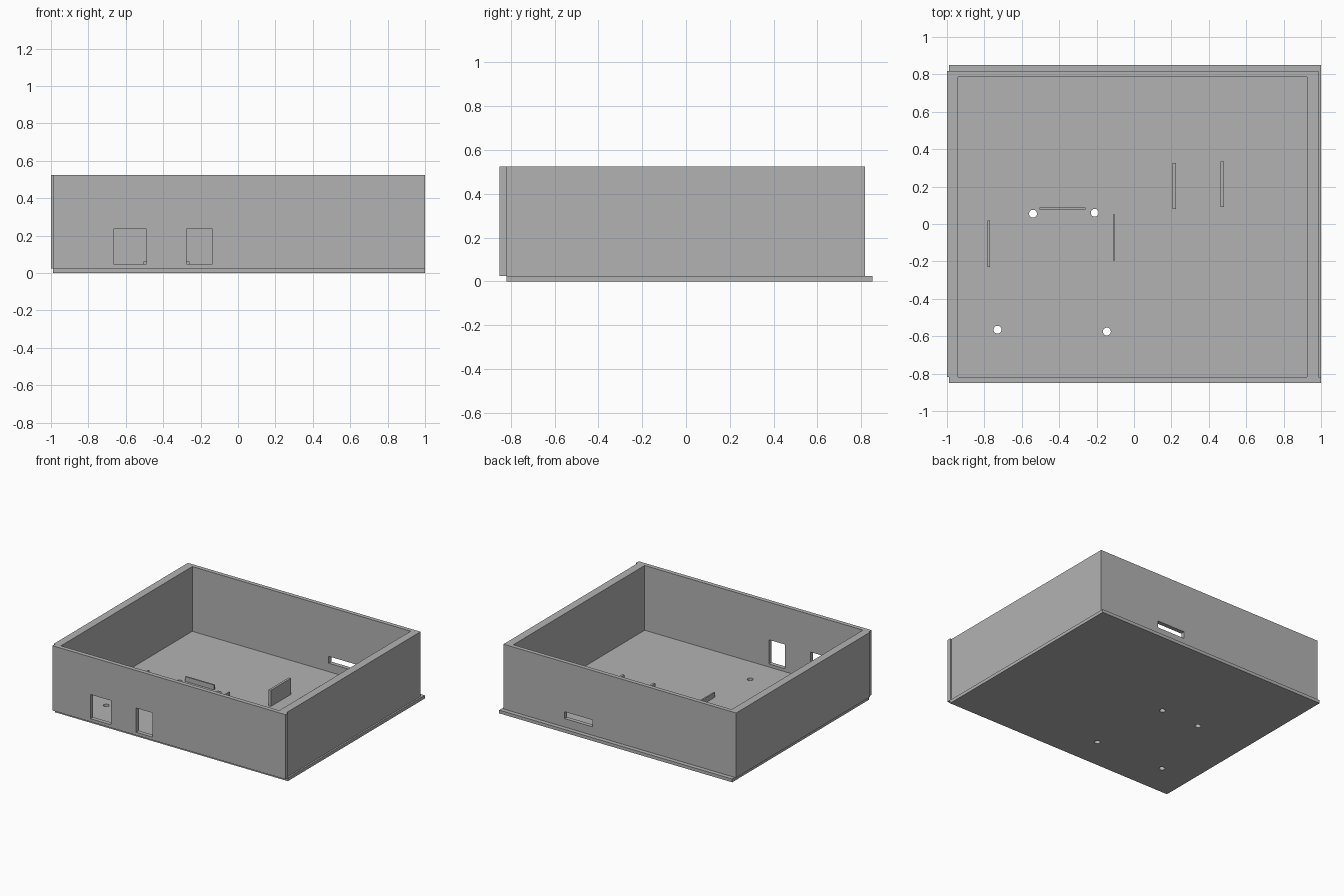
import bpy

cube = bpy.data.objects.get("Cube")
if cube:
    bpy.data.objects.remove(cube, do_unlink=True)

grey = bpy.data.materials.new("mid_grey")
grey.use_nodes = True
color = (0.45, 0.45, 0.45, 1)
grey.diffuse_color = color
grey.node_tree.nodes["Principled BSDF"].inputs["Base Color"].default_value = color


def box(name, x, y, z):
    """Box spanning the given (low, high) ranges."""
    spans = (x, y, z)
    bpy.ops.mesh.primitive_cube_add(size=1, location=[sum(s) / 2 for s in spans])
    ob = bpy.context.object
    ob.name = name
    ob.scale = [s[1] - s[0] for s in spans]
    bpy.ops.object.transform_apply(location=False, rotation=False, scale=True)
    ob.data.materials.append(grey)
    return ob


def cut(target, cutter):
    """Subtract the cutter from the target, then discard the cutter."""
    cutter.hide_render = True
    mod = target.modifiers.new("cut", "BOOLEAN")
    mod.operation = "DIFFERENCE"
    mod.solver = "EXACT"
    mod.object = cutter
    bpy.context.view_layer.objects.active = target
    bpy.ops.object.modifier_apply(modifier=mod.name)
    bpy.data.objects.remove(cutter, do_unlink=True)


FLOOR, TOP = 0.025, 0.525

# Base plate with screw holes
base = box("base_plate", (-0.99, 1), (-0.82, 0.85), (0, FLOOR))
for x, y in [(-0.54, 0.055), (-0.21, 0.06), (-0.73, -0.565), (-0.145, -0.575)]:
    bpy.ops.mesh.primitive_cylinder_add(vertices=32, radius=0.021, depth=0.2,
                                        location=(x, y, 0))
    cut(base, bpy.context.object)

# Side and back walls as one U-shaped shell, with a slot in the back
shell = box("side_and_back_walls", (-1, 0.987), (-0.817, 0.817), (FLOOR, TOP))
cut(shell, box("cavity", (-0.94, 0.925), (-1, 0.785), (-0.2, 1)))
cut(shell, box("slot", (0.225, 0.465), (0.7, 0.9), (0.09, 0.143)))

# Front wall with two port openings
front = box("front_wall", (-0.99, 1), (-0.85, -0.817), (FLOOR, TOP))
for x in [(-0.665, -0.49), (-0.275, -0.135)]:
    cut(front, box("port", x, (-1, -0.7), (0.048, 0.235)))

# Low ribs that locate the board
for name, x, y in [("left_side_rib", (-0.113, -0.102), (-0.195, 0.05)),
                   ("right_side_rib", (-0.782, -0.77), (-0.23, 0.018)),
                   ("back_rib", (-0.505, -0.26), (0.077, 0.089))]:
    box(name, x, y, (FLOOR, 0.062))

# Taller guide fins in line with the back slot
box("inner_fin", (0.206, 0.224), (0.08, 0.325), (FLOOR, 0.15))
box("outer_fin", (0.463, 0.48), (0.09, 0.335), (FLOOR, 0.15))
